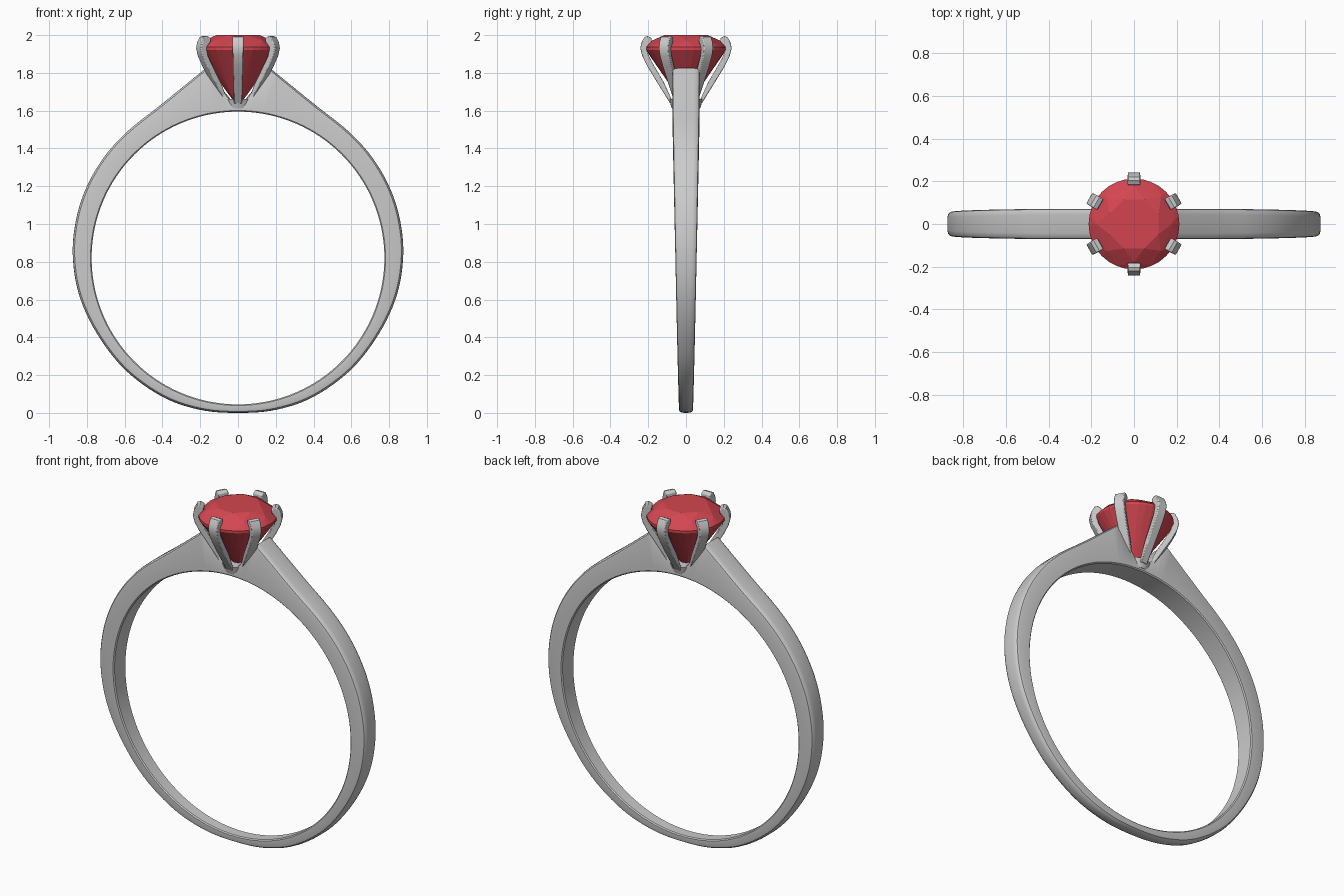
import bpy, bmesh
from math import sin, cos, pi, atan2, hypot
from mathutils import Vector, Matrix

if "Cube" in bpy.data.objects:
    bpy.data.objects.remove(bpy.data.objects["Cube"])

CZ, R = 0.82, 0.775   # finger hole centre height and radius


def finish(bm, name, angle=None):
    bmesh.ops.recalc_face_normals(bm, faces=bm.faces[:])
    me = bpy.data.meshes.new(name)
    bm.to_mesh(me)
    bm.free()
    ob = bpy.data.objects.new(name, me)
    bpy.context.collection.objects.link(ob)
    if angle is not None:
        bpy.ops.object.select_all(action='DESELECT')
        ob.select_set(True)
        bpy.context.view_layer.objects.active = ob
        bpy.ops.object.shade_smooth_by_angle(angle=angle)
    return ob


def spline(pts, n):
    # Catmull-Rom through 2D points
    p = [Vector(q) for q in pts]
    p = [Vector((-p[1].x, p[1].y))] + p + [p[-1] * 2 - p[-2]]
    out = []
    for i in range(1, len(p) - 2):
        a, b, c, d = p[i - 1:i + 3]
        for k in range(n):
            t = k / n
            out.append(0.5 * (2 * b + (c - a) * t + (2 * a - 5 * b + 4 * c - d) * t * t
                              + (3 * b - a - 3 * c + d) * t ** 3))
    return out + [p[-2]]


# Band: half outline from the bottom up to the shoulder, mirrored in x
outer = spline([(0, 0), (0.2, 0.016), (0.4, 0.085), (0.6, 0.23), (0.75, 0.425),
                (0.843, 0.63), (0.875, 0.84), (0.856, 1.03), (0.80, 1.2),
                (0.705, 1.36), (0.58, 1.495), (0.4, 1.638), (0.17, 1.825)], 6)
half = outer + [Vector(q) for q in ((0.125, 1.77), (0.08, 1.71), (0.035, 1.655), (0, 1.65))]
loop = half + [Vector((-q.x, q.y)) for q in half[-2:0:-1]]

bm = bmesh.new()
rings = []
for q in loop:
    d = Vector((q.x, q.y - CZ)).normalized()
    thick = hypot(q.x, q.y - CZ) - R
    w = 0.037 + 0.034 * min(1, q.y / 1.6) ** 0.85
    c = min(0.02, thick * 0.35)
    # cross-section: flat sides, rounded outer edges, slightly eased inner edges
    sec = [(0, w - 0.006), (0.006, w), (thick - c, w), (thick - c * 0.5, w - 0.003),
           (thick - c * 0.15, w - 0.012), (thick, w - 0.028)]
    sec += [(h, -y) for h, y in reversed(sec)]
    rings.append([bm.verts.new((d.x * (R + h), y, CZ + d.y * (R + h))) for h, y in sec])
for i, a in enumerate(rings):
    b = rings[(i + 1) % len(rings)]
    for j in range(len(a)):
        k = (j + 1) % len(a)
        bm.faces.new((a[j], a[k], b[k], b[j]))
finish(bm, "band", 0.6)

# Collar under the stone
bm = bmesh.new()
bmesh.ops.create_cone(bm, cap_ends=True, segments=32, radius1=0.075, radius2=0.09,
                      depth=0.05, matrix=Matrix.Translation((0, 0, 1.637)))
finish(bm, "collar", 0.6)

# Six claws: a curved radial profile with softened edges
claw = [(0.065, 1.635), (0.085, 1.64), (0.15, 1.745), (0.205, 1.835), (0.232, 1.89), (0.242, 1.93),
        (0.236, 1.96), (0.22, 1.99), (0.203, 1.995), (0.183, 1.985), (0.182, 1.965),
        (0.2, 1.945), (0.206, 1.925), (0.197, 1.89), (0.17, 1.84), (0.117, 1.75)]
for n in range(6):
    bm = bmesh.new()
    sides = []
    for s in (-1, 1):
        sides.append([bm.verts.new((r, s * (0.022 + 0.008 * (z - 1.63) / 0.36), z))
                      for r, z in claw])
    a, b = sides
    bm.faces.new(a)
    bm.faces.new(b[::-1])
    for i in range(len(a)):
        k = (i + 1) % len(a)
        bm.faces.new((a[i], a[k], b[k], b[i]))
    bmesh.ops.rotate(bm, verts=bm.verts[:], matrix=Matrix.Rotation(pi / 6 + n * pi / 3, 3, 'Z'))
    ob = finish(bm, f"claw_{n + 1}", 0.6)
    bev = ob.modifiers.new("soft_edges", 'BEVEL')
    bev.width = 0.005
    bev.segments = 2
    bev.limit_method = 'ANGLE'
    bev.angle_limit = 1.0

# Brilliant-cut stone: convex hull of table, crown, girdle and pavilion points
bm = bmesh.new()
for count, r, z, off in ((8, 0.125, 2.0, 0.5), (8, 0.178, 1.972, 0), (32, 0.213, 1.936, 0),
                         (32, 0.213, 1.922, 0), (8, 0.06, 1.7, 0)):
    for i in range(count):
        t = 2 * pi * (i + off) / count
        bm.verts.new((r * cos(t), r * sin(t), z))
bm.verts.new((0, 0, 1.62))
bmesh.ops.convex_hull(bm, input=bm.verts[:])
bmesh.ops.dissolve_limit(bm, angle_limit=0.01, verts=bm.verts[:], edges=bm.edges[:])
stone = finish(bm, "stone")
mat = bpy.data.materials.new("red_stone")
mat.diffuse_color = (0.65, 0.06, 0.08, 1)
mat.use_nodes = True
mat.node_tree.nodes["Principled BSDF"].inputs["Base Color"].default_value = mat.diffuse_color
stone.data.materials.append(mat)
